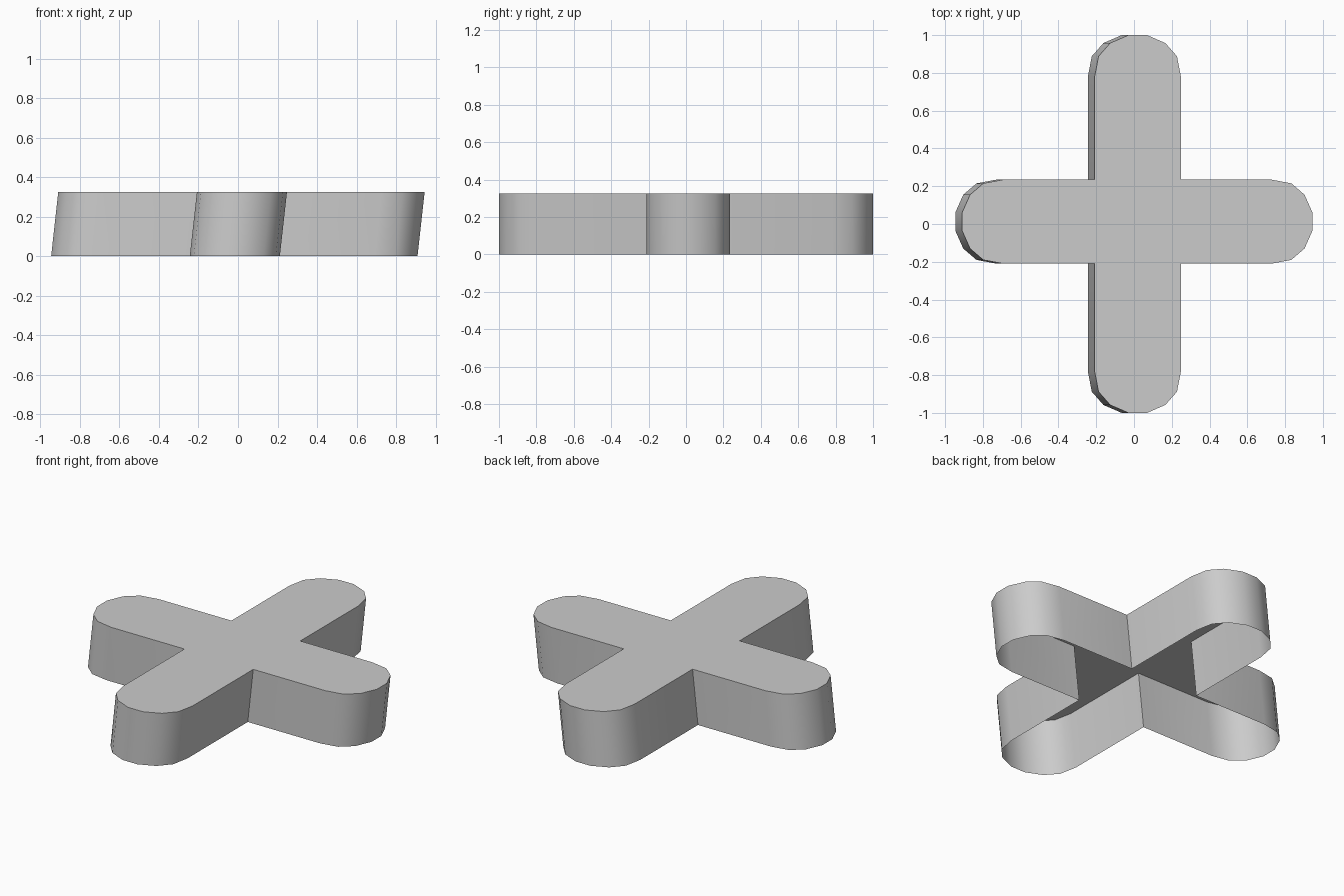
import bpy
import bmesh
import math

cube = bpy.data.objects.get("Cube")
if cube:
    bpy.data.objects.remove(cube, do_unlink=True)

HEIGHT = 0.325
SLANT = 0.036                      # sideways lean from bottom to top
CX, CY = 0.02, 0.0125              # centre of the crossing on the top face
HALF_X, HALF_Y = 0.228, 0.2225     # half widths of the two bars

# Rounded arm end: (fraction of half width, distance back from the tip)
ROUND = [(1.0, 0.218), (0.91, 0.112), (0.64, 0.042), (0.215, 0.0)]
END = ROUND + [(-w, d) for w, d in reversed(ROUND)]

mat = bpy.data.materials.new("plain grey")
mat.use_nodes = True
grey = (0.6, 0.6, 0.6, 1)
mat.diffuse_color = grey
mat.node_tree.nodes["Principled BSDF"].inputs["Base Color"].default_value = grey

bm = bmesh.new()


def top_vert(x, y):
    return bm.verts.new((x, y, HEIGHT))


# Centre square, counter-clockwise from front right
corners = [top_vert(CX + sx * HALF_X, CY + sy * HALF_Y)
           for sx, sy in ((1, -1), (1, 1), (-1, 1), (-1, -1))]
bm.faces.new(corners)

# Four arms, each with a rounded end joined to one side of the square
tips = [(0.945, 0), (1.0, 1), (-0.91, 0), (-1.0, 1)]
for i, (tip, axis) in enumerate(tips):
    sign = 1 if tip > 0 else -1
    end = []
    for w, back in END:
        along = tip - sign * back
        if axis == 0:
            end.append(top_vert(along, CY - sign * w * HALF_Y))
        else:
            end.append(top_vert(CX + sign * w * HALF_X, along))
    bm.faces.new([corners[i]] + end + [corners[(i + 1) % 4]])

# Slanted outer wall, left open underneath
rim = [e for e in bm.edges if e.is_boundary]
made = bmesh.ops.extrude_edge_only(bm, edges=rim)["geom"]
for v in made:
    if isinstance(v, bmesh.types.BMVert):
        v.co.x -= SLANT
        v.co.z = 0
bmesh.ops.recalc_face_normals(bm, faces=bm.faces)
if max(bm.faces, key=lambda f: f.calc_center_median().z).normal.z < 0:
    bmesh.ops.reverse_faces(bm, faces=bm.faces)

mesh = bpy.data.meshes.new("cross_shell")
bm.to_mesh(mesh)
bm.free()
mesh.materials.append(mat)
shell = bpy.data.objects.new("cross_shell", mesh)
bpy.context.collection.objects.link(shell)

# Smooth rounded ends, crisp rim and inner corners
bpy.ops.object.select_all(action="DESELECT")
shell.select_set(True)
bpy.context.view_layer.objects.active = shell
bpy.ops.object.shade_smooth_by_angle(angle=math.radians(40))
